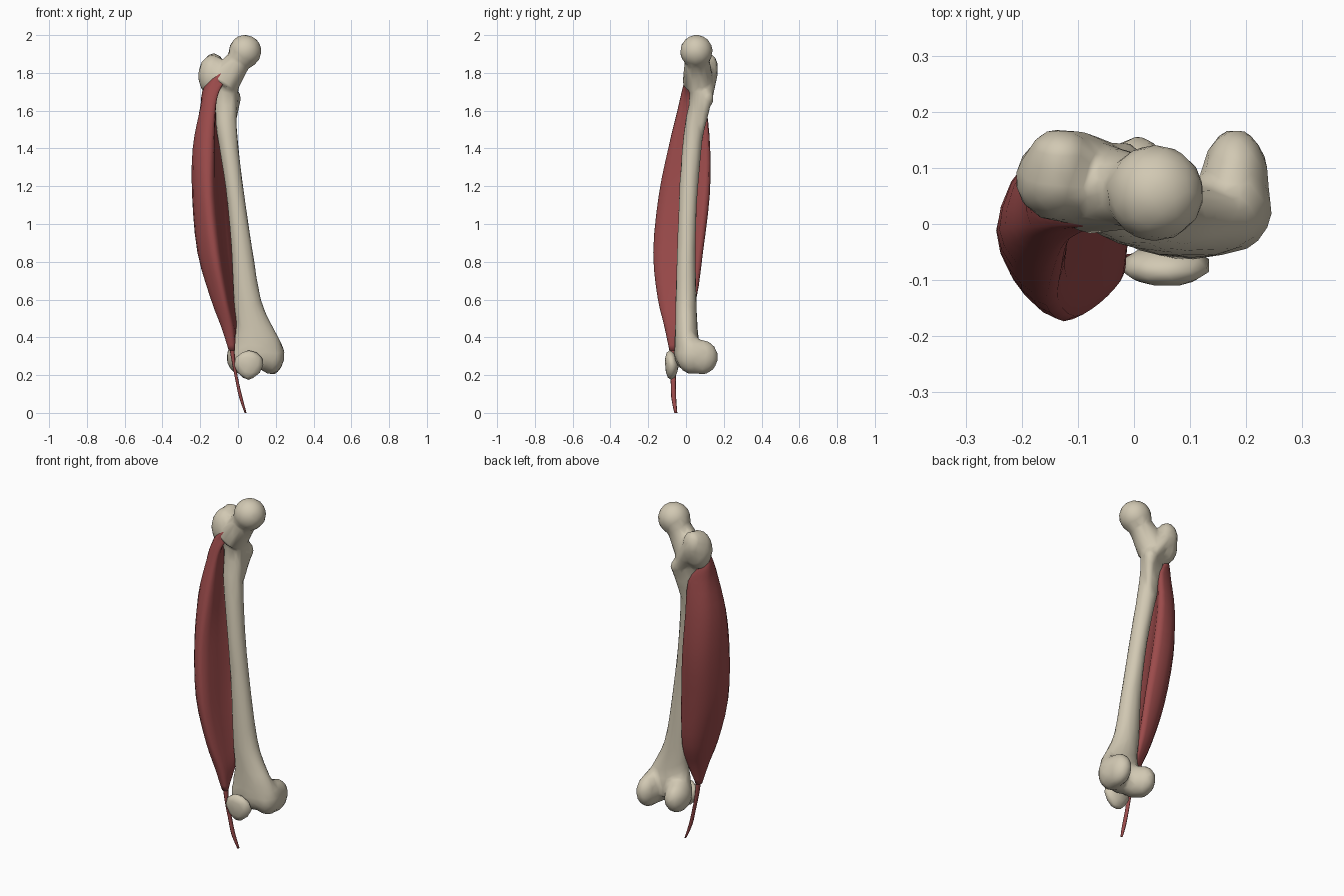
import bpy, bmesh, math
from mathutils import Vector, Matrix

if "Cube" in bpy.data.objects:
    bpy.data.objects.remove(bpy.data.objects["Cube"])


def material(name, rgb):
    m = bpy.data.materials.new(name)
    m.diffuse_color = (*rgb, 1)
    m.use_nodes = True
    m.node_tree.nodes["Principled BSDF"].inputs["Base Color"].default_value = m.diffuse_color
    return m


BONE = material("bone", (0.64, 0.58, 0.45))
MUSCLE = material("muscle", (0.33, 0.07, 0.07))


def finish(bm, name, mat):
    bmesh.ops.recalc_face_normals(bm, faces=bm.faces)
    for f in bm.faces:
        f.smooth = True
    me = bpy.data.meshes.new(name)
    bm.to_mesh(me)
    bm.free()
    me.materials.append(mat)
    ob = bpy.data.objects.new(name, me)
    bpy.context.collection.objects.link(ob)
    return ob


def spline(a, b, c, d, t):
    return 0.5 * (2*b + (c-a)*t + (2*a-5*b+4*c-d)*t*t + (3*b-a-3*c+d)*t**3)


def smooth_closed(pts, n):
    k = len(pts)
    return [spline(pts[i-1], pts[i], pts[(i+1) % k], pts[(i+2) % k], j/n)
            for i in range(k) for j in range(n)]


def smooth_open(rings, n):
    out, k = [], len(rings)
    for i in range(k-1):
        q = [rings[max(i-1, 0)], rings[i], rings[i+1], rings[min(i+2, k-1)]]
        for j in range(n):
            out.append([spline(*p, j/n) for p in zip(*q)])
    return out + [rings[-1]]


def loft(bm, rings):
    vs = [[bm.verts.new(p) for p in r] for r in rings]
    n = len(vs[0])
    for a, b in zip(vs, vs[1:]):
        for i in range(n):
            bm.faces.new((a[i], a[(i+1) % n], b[(i+1) % n], b[i]))
    bm.faces.new(vs[0])
    bm.faces.new(vs[-1][::-1])


def ellipse(x, y, z, rx, ry, n=16):
    return [Vector((x + rx*math.cos(2*math.pi*i/n), y + ry*math.sin(2*math.pi*i/n), z))
            for i in range(n)]


def blob(bm, pos, rad):
    mat = Matrix.Translation(pos) @ Matrix.Diagonal((*rad, 1))
    bmesh.ops.create_icosphere(bm, subdivisions=3, radius=1, matrix=mat)


def strut(bm, a, b, r1, r2):
    a, b = Vector(a), Vector(b)
    d = b - a
    mat = Matrix.Translation((a+b)/2) @ d.to_track_quat('Z', 'Y').to_matrix().to_4x4()
    bmesh.ops.create_cone(bm, cap_ends=True, segments=16, radius1=r1, radius2=r2,
                          depth=d.length, matrix=mat)


# Femur: lofted shaft merged with the knobs at both ends
bm = bmesh.new()
shaft = [(1.80, -.065, .065, .075, .05), (1.65, -.065, .068, .064, .052),
         (1.5, -.060, .042, .055, .053), (1.2, -.020, .015, .048, .05),
         (0.9, .017, .003, .055, .049), (0.6, .05, 0, .073, .056),
         (.45, .088, .002, .10, .06), (.37, .10, .005, .128, .066), (.27, .10, .012, .12, .066)]
loft(bm, smooth_open([ellipse(x, y, z, rx, ry) for z, x, y, rx, ry in shaft], 4))
strut(bm, (-.08, .065, 1.74), (.04, .055, 1.92), .085, .058)     # neck
blob(bm, (.038, .055, 1.914), (.087, .087, .088))                # head
blob(bm, (-.135, .08, 1.785), (.077, .076, .11))                 # greater trochanter
blob(bm, (-.13, .12, 1.825), (.06, .05, .08))
strut(bm, (-.11, .125, 1.80), (-.02, .105, 1.65), .045, .032)    # crest
strut(bm, (-.02, .105, 1.65), (-.045, .07, 1.47), .032, .02)     # ridge below it
blob(bm, (-.018, .11, 1.665), (.033, .037, .05))                 # lesser trochanter
blob(bm, (.18, .08, .295), (.06, .09, .093))                     # medial condyle
blob(bm, (.172, .03, .305), (.075, .082, .10))
blob(bm, (.005, .065, .295), (.065, .092, .087))                 # lateral condyle
blob(bm, (.03, .03, .305), (.075, .08, .09))
blob(bm, (.10, .0, .32), (.12, .064, .095))                      # kneecap groove
femur = finish(bm, "femur", BONE)
m = femur.modifiers.new("merge", 'REMESH')
m.mode, m.voxel_size, m.use_smooth_shade = 'VOXEL', 0.011, True
m = femur.modifiers.new("blend", 'SMOOTH')
m.factor, m.iterations = 0.5, 6
m = femur.modifiers.new("reduce", 'DECIMATE')
m.ratio = 0.07

# Patella: rounded disc narrowing to a point below
bm = bmesh.new()
bmesh.ops.create_icosphere(bm, subdivisions=2, radius=1)
for v in bm.verts:
    x, y, z = v.co
    w = 1 if z > 0 else 1 + 0.3*z
    v.co = (.057 + .081*x*w, -.074 - .012*z*(1 if z > 0 else -.4) + .036*y, .253 + .078*z)
finish(bm, "patella", BONE)

# Outer thigh muscle: crescent sections (z, then six points: front, front-side,
# side, rear, attachment, inner)
sections = [
    (1.825, -.035, .004, -.042, -.003, -.052, -.003, -.062, .006, -.055, .02, -.04, .02),
    (1.77, -.06, 0, -.09, -.006, -.125, -.003, -.145, .03, -.12, .045, -.08, .03),
    (1.70, -.10, -.015, -.135, -.022, -.172, -.005, -.19, .06, -.15, .085, -.12, .03),
    (1.60, -.12, -.035, -.16, -.043, -.202, -.005, -.185, .085, -.09, .108, -.12, .035),
    (1.40, -.13, -.082, -.19, -.085, -.24, -.01, -.195, .105, -.08, .122, -.115, .03),
    (1.15, -.135, -.135, -.20, -.117, -.243, -.015, -.18, .11, -.055, .115, -.095, .015),
    (0.85, -.105, -.165, -.17, -.143, -.215, -.05, -.145, .075, -.025, .08, -.07, -.01),
    (0.60, -.06, -.14, -.105, -.135, -.143, -.08, -.10, .03, -.01, .05, -.035, -.03),
    (0.45, -.025, -.103, -.055, -.112, -.087, -.085, -.065, -.025, -.012, -.005, -.015, -.055),
    (0.33, -.018, -.083, -.032, -.088, -.049, -.08, -.045, -.06, -.03, -.052, -.016, -.065)]
bm = bmesh.new()
loft(bm, smooth_open([smooth_closed([Vector((s[i], s[i+1], s[0])) for i in range(1, 13, 2)], 3)
                      for s in sections], 3))
finish(bm, "outer_thigh_muscle", MUSCLE)

# Tendon: thin strap running past the kneecap
strap = [(.36, -.034, -.07, .014, .017), (.26, -.022, -.07, .009, .015),
         (.17, -.005, -.067, .008, .014), (.08, .015, -.065, .009, .013), (0, .04, -.054, .005, .008)]
bm = bmesh.new()
loft(bm, smooth_open([ellipse(x, y, z, rx, ry, 8) for z, x, y, rx, ry in strap], 3))
finish(bm, "tendon", MUSCLE)
